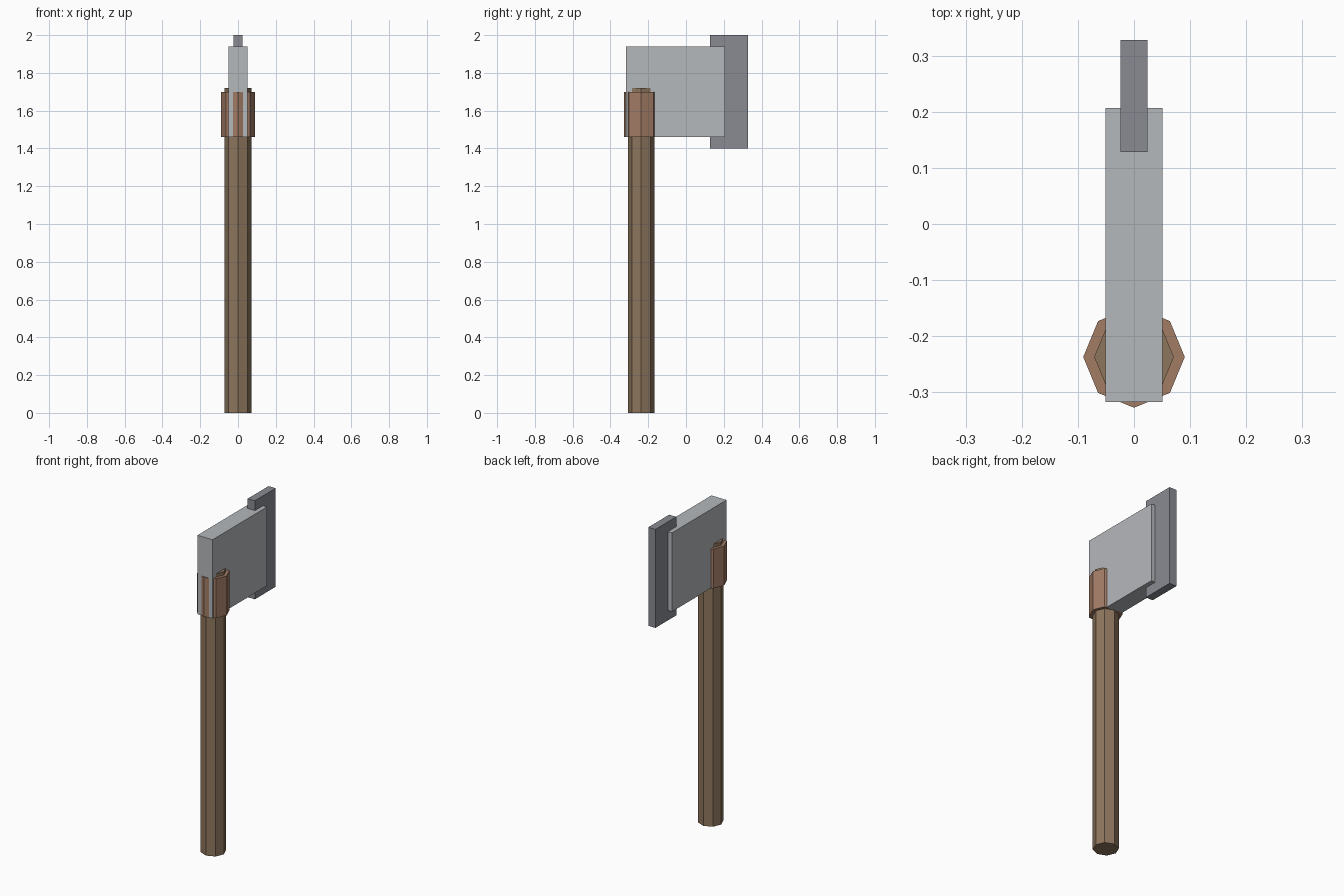
import bpy
import math

if "Cube" in bpy.data.objects:
    bpy.data.objects.remove(bpy.data.objects["Cube"])


def paint(obj, name, rgb):
    mat = bpy.data.materials.new(name)
    mat.diffuse_color = (*rgb, 1)
    mat.use_nodes = True
    mat.node_tree.nodes["Principled BSDF"].inputs["Base Color"].default_value = mat.diffuse_color
    obj.data.materials.append(mat)


def octagon(name, radius, y, z0, z1):
    # eight-sided prism with corners on the x and y axes
    bpy.ops.mesh.primitive_cylinder_add(
        vertices=8, radius=radius, depth=z1 - z0, location=(0, y, (z0 + z1) / 2))
    obj = bpy.context.object
    obj.name = name
    return obj


def slab(name, width, y0, y1, z0, z1):
    bpy.ops.mesh.primitive_cube_add(size=1, location=(0, (y0 + y1) / 2, (z0 + z1) / 2))
    obj = bpy.context.object
    obj.name = name
    obj.scale = (width, y1 - y0, z1 - z0)
    bpy.ops.object.transform_apply(location=False, rotation=False, scale=True)
    return obj


# Wooden shaft and the collar that holds the head
AXIS_Y = -0.237
handle = octagon("handle", 0.071, AXIS_Y, 0.0, 1.72)
paint(handle, "wood", (0.27, 0.18, 0.11))
collar = octagon("collar", 0.0905, AXIS_Y, 1.46, 1.70)
paint(collar, "leather", (0.36, 0.20, 0.13))

# Axe head and its thinner, taller cutting edge
head = slab("axe_head", 0.102, -0.317, 0.207, 1.46, 1.94)
paint(head, "light_steel", (0.46, 0.48, 0.50))
edge = slab("cutting_edge", 0.048, 0.128, 0.328, 1.40, 2.0)
paint(edge, "dark_steel", (0.25, 0.26, 0.29))
